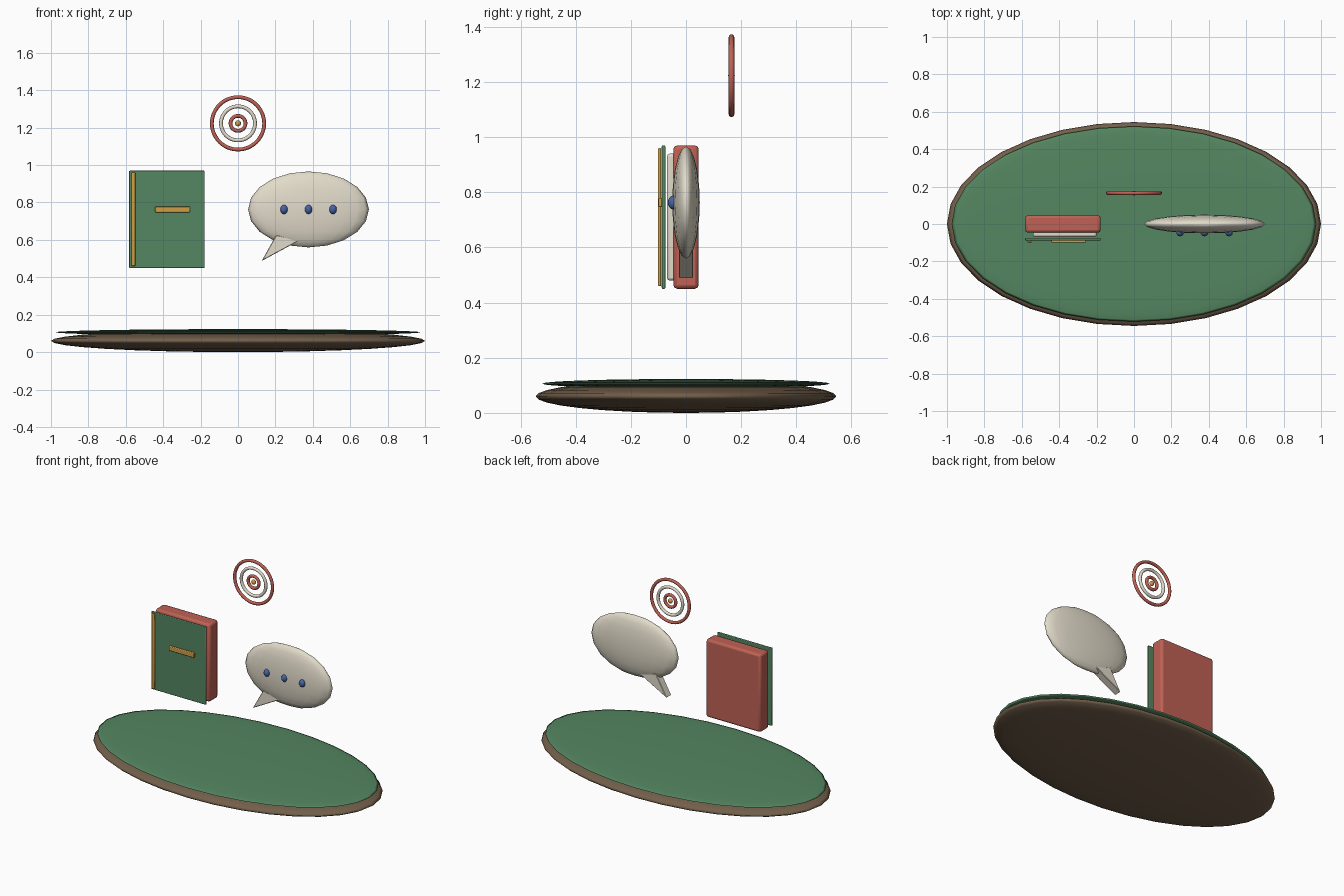
import bpy, bmesh, math

if "Cube" in bpy.data.objects:
    bpy.data.objects.remove(bpy.data.objects["Cube"])


def mat(name, rgb):
    m = bpy.data.materials.new(name)
    m.diffuse_color = (*rgb, 1)
    m.use_nodes = True
    m.node_tree.nodes["Principled BSDF"].inputs["Base Color"].default_value = m.diffuse_color
    return m


GREEN = mat("green", (0.09, 0.24, 0.12))
BROWN = mat("brown", (0.17, 0.115, 0.07))
RED = mat("red", (0.52, 0.12, 0.09))
CREAM = mat("cream", (0.76, 0.71, 0.59))
GOLD = mat("gold", (0.62, 0.34, 0.06))
BLUE = mat("blue", (0.06, 0.13, 0.38))


def finish(name, material, angle=60):
    ob = bpy.context.object
    ob.name = name
    ob.data.materials.append(material)
    bpy.ops.object.transform_apply(location=False, rotation=True, scale=True)
    bpy.ops.object.shade_smooth_by_angle(angle=math.radians(angle))
    return ob


def ellipsoid(name, loc, radii, material, segs=20, rings=10):
    bpy.ops.mesh.primitive_uv_sphere_add(segments=segs, ring_count=rings, radius=1, location=loc)
    bpy.context.object.scale = radii
    return finish(name, material, 180)


def bevel(ob, width, segments=2):
    b = ob.modifiers.new("bevel", 'BEVEL')
    b.width = width
    b.segments = segments
    b.limit_method = 'ANGLE'


def box(name, xs, ys, zs, material, round_width):
    loc = [(a + b) / 2 for a, b in (xs, ys, zs)]
    bpy.ops.mesh.primitive_cube_add(size=1, location=loc)
    bpy.context.object.scale = [b - a for a, b in (xs, ys, zs)]
    bevel(finish(name, material, 40), round_width)


# Flattened ground disc with a grassy top
ellipsoid("base_disc", (0, 0, 0.06), (1.0, 0.545, 0.06), BROWN, 32, 16)
ellipsoid("base_top", (0, 0, 0.106), (0.975, 0.522, 0.017), GREEN, 32, 16)

# Book: back block, pages, front cover, spine strip and title bar
box("book_back", (-0.582, -0.178), (-0.046, 0.046), (0.45, 0.97), RED, 0.014)
box("book_pages", (-0.54, -0.20), (-0.069, -0.035), (0.48, 0.94), CREAM, 0.01)
box("book_cover", (-0.582, -0.178), (-0.088, -0.075), (0.45, 0.97), GREEN, 0.004)
box("book_spine_strip", (-0.569, -0.549), (-0.102, -0.09), (0.46, 0.96), GOLD, 0.004)
box("book_title_bar", (-0.443, -0.257), (-0.1, -0.086), (0.747, 0.779), GOLD, 0.004)

# Speech bubble with three dots
ellipsoid("bubble_body", (0.377, 0, 0.763), (0.323, 0.05, 0.203), CREAM)
for i in (-1, 0, 1):
    ellipsoid(f"bubble_dot_{i + 2}", (0.377 + i * 0.131, -0.045, 0.763),
              (0.02, 0.021, 0.025), BLUE, 16, 8)

# Bubble tail: extruded triangle
bm = bmesh.new()
profile = [(0.126, 0.487), (0.327, 0.596), (0.204, 0.626)]
face = bm.faces.new([bm.verts.new((x, -0.026, z)) for x, z in profile])
ext = bmesh.ops.extrude_face_region(bm, geom=[face])
bmesh.ops.translate(bm, vec=(0, 0.052, 0),
                    verts=[v for v in ext["geom"] if isinstance(v, bmesh.types.BMVert)])
bmesh.ops.recalc_face_normals(bm, faces=bm.faces)
mesh = bpy.data.meshes.new("bubble_tail")
bm.to_mesh(mesh)
bm.free()
tail = bpy.data.objects.new("bubble_tail", mesh)
bpy.context.collection.objects.link(tail)
mesh.materials.append(CREAM)
bevel(tail, 0.003, 1)

# Target: concentric rings around a small centre ball
for i, (r, m) in enumerate([(0.14, RED), (0.091, CREAM), (0.04, RED)]):
    bpy.ops.mesh.primitive_torus_add(major_radius=r, minor_radius=0.01, major_segments=48,
                                     minor_segments=12, location=(0, 0.165, 1.223),
                                     rotation=(math.pi / 2, 0, 0))
    finish(f"target_ring_{i + 1}", m, 180)
ellipsoid("target_centre", (0, 0.165, 1.223), (0.016, 0.012, 0.016), GOLD, 16, 8)
